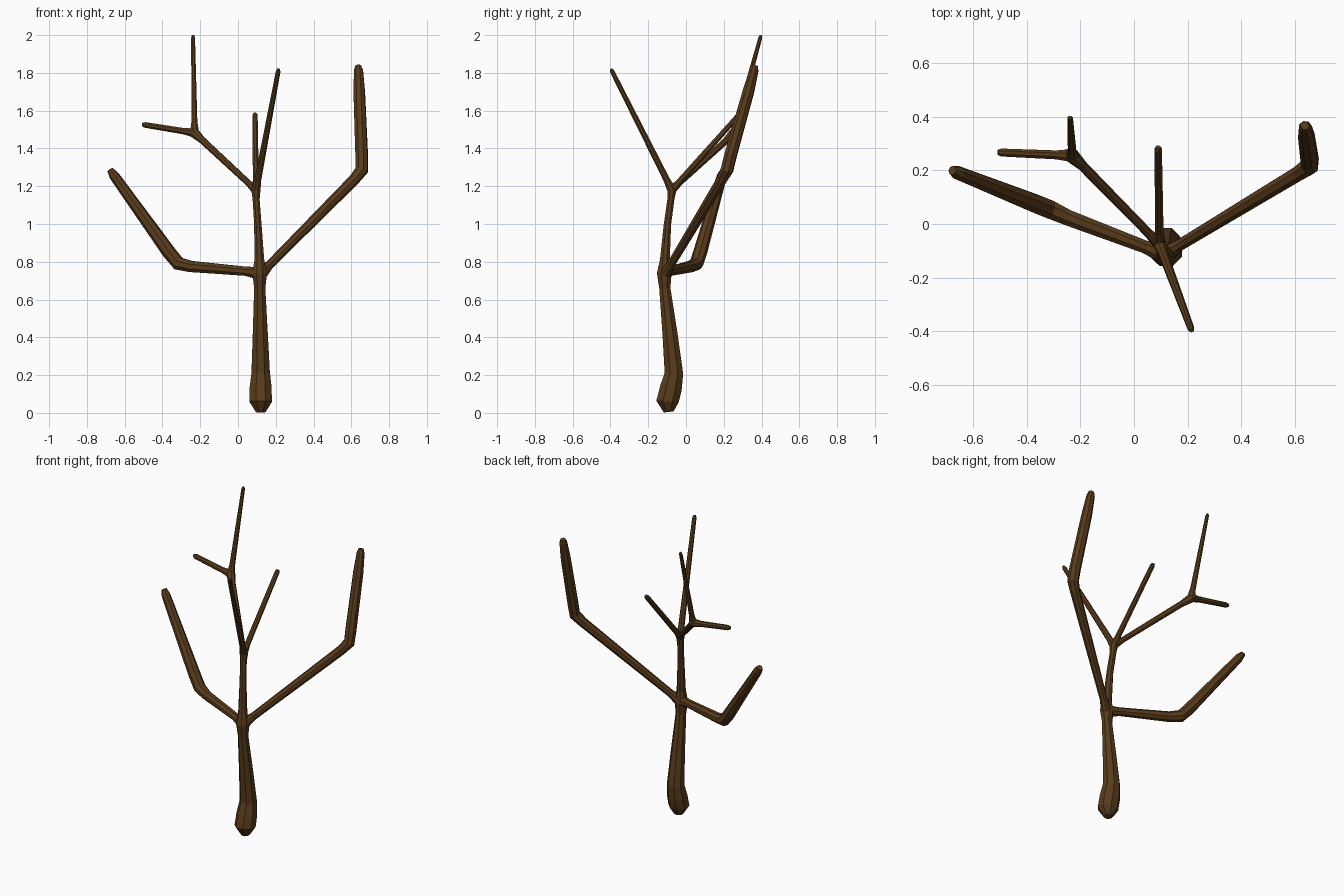
import bpy, bmesh, math
from mathutils import Vector

SIDES = 8

bark = bpy.data.materials.new("bark")
bark.diffuse_color = (0.10, 0.045, 0.011, 1)


def limb(name, path):
    """Flat-shaded octagonal tube through (x, y, z, radius) points."""
    pts = [Vector(p[:3]) for p in path]
    bm = bmesh.new()
    rings, axis, side = [], None, None
    for i, p in enumerate(pts):
        t = Vector()
        if i > 0:
            t += (p - pts[i - 1]).normalized()
        if i < len(pts) - 1:
            t += (pts[i + 1] - p).normalized()
        t.normalize()
        if side is None:
            ref = Vector((1, 0, 0)) if abs(t.x) < 0.8 else Vector((0, 0, 1))
            side = (ref - t * ref.dot(t)).normalized()
        else:
            side = axis.rotation_difference(t) @ side
        axis = t
        other = t.cross(side)
        ring = []
        for k in range(SIDES):
            a = math.tau * (k + 0.5) / SIDES
            ring.append(bm.verts.new(
                p + (side * math.cos(a) + other * math.sin(a)) * path[i][3]))
        rings.append(ring)
    for a, b in zip(rings, rings[1:]):
        for k in range(SIDES):
            n = (k + 1) % SIDES
            bm.faces.new((a[k], a[n], b[n], b[k]))
    bm.faces.new(rings[0][::-1])
    bm.faces.new(rings[-1])
    mesh = bpy.data.meshes.new(name)
    bm.to_mesh(mesh)
    bm.free()
    mesh.materials.append(bark)
    obj = bpy.data.objects.new(name, mesh)
    bpy.context.collection.objects.link(obj)


def twig(name, start, tip, r0, r1, flare):
    """Straight thin branch, flared at its root and rounded at its tip."""
    a, b = Vector(start), Vector(tip)
    d = (b - a).normalized()
    limb(name, [(*a, flare), (*(a + d * 0.06), r0),
                (*(b - d * 0.015), r1), (*b, r1 * 0.6)])


# Trunk with swollen foot and two fork knots
limb("trunk", [
    (0.12, -0.092, 0.005, 0.028), (0.12, -0.098, 0.06, 0.064),
    (0.12, -0.08, 0.13, 0.063), (0.12, -0.064, 0.21, 0.053),
    (0.118, -0.085, 0.42, 0.043), (0.115, -0.112, 0.66, 0.032),
    (0.115, -0.115, 0.74, 0.042), (0.113, -0.112, 0.81, 0.028),
    (0.105, -0.098, 1.0, 0.021), (0.096, -0.08, 1.13, 0.020),
    (0.095, -0.075, 1.18, 0.026), (0.095, -0.073, 1.215, 0.012)])

# Bent main branches
limb("right_branch", [
    (0.115, -0.115, 0.73, 0.036), (0.168, -0.08, 0.785, 0.023),
    (0.615, 0.19, 1.235, 0.030), (0.655, 0.217, 1.285, 0.035),
    (0.655, 0.235, 1.36, 0.035), (0.642, 0.33, 1.70, 0.032),
    (0.638, 0.36, 1.815, 0.025), (0.637, 0.366, 1.84, 0.016)])
limb("left_branch", [
    (0.115, -0.115, 0.74, 0.036), (0.04, -0.085, 0.75, 0.026),
    (-0.25, 0.025, 0.775, 0.032), (-0.315, 0.055, 0.79, 0.037),
    (-0.365, 0.075, 0.85, 0.037), (-0.655, 0.19, 1.255, 0.027),
    (-0.677, 0.2, 1.287, 0.017)])

# Thin branches from the upper fork
fork = (0.095, -0.075, 1.18)
twig("front_twig", fork, (0.215, -0.397, 1.82), 0.019, 0.013, 0.026)
twig("back_twig", fork, (0.09, 0.287, 1.585), 0.017, 0.015, 0.024)

# Left limb with its own small fork
limb("left_limb", [
    (0.095, -0.075, 1.18, 0.024), (0.055, -0.035, 1.217, 0.017),
    (-0.19, 0.215, 1.444, 0.019), (-0.232, 0.255, 1.482, 0.028),
    (-0.25, 0.27, 1.50, 0.013)])
small_fork = (-0.23, 0.255, 1.482)
twig("left_twig", small_fork, (-0.508, 0.267, 1.527), 0.018, 0.016, 0.026)
twig("top_twig", small_fork, (-0.238, 0.397, 2.0), 0.017, 0.011, 0.026)
